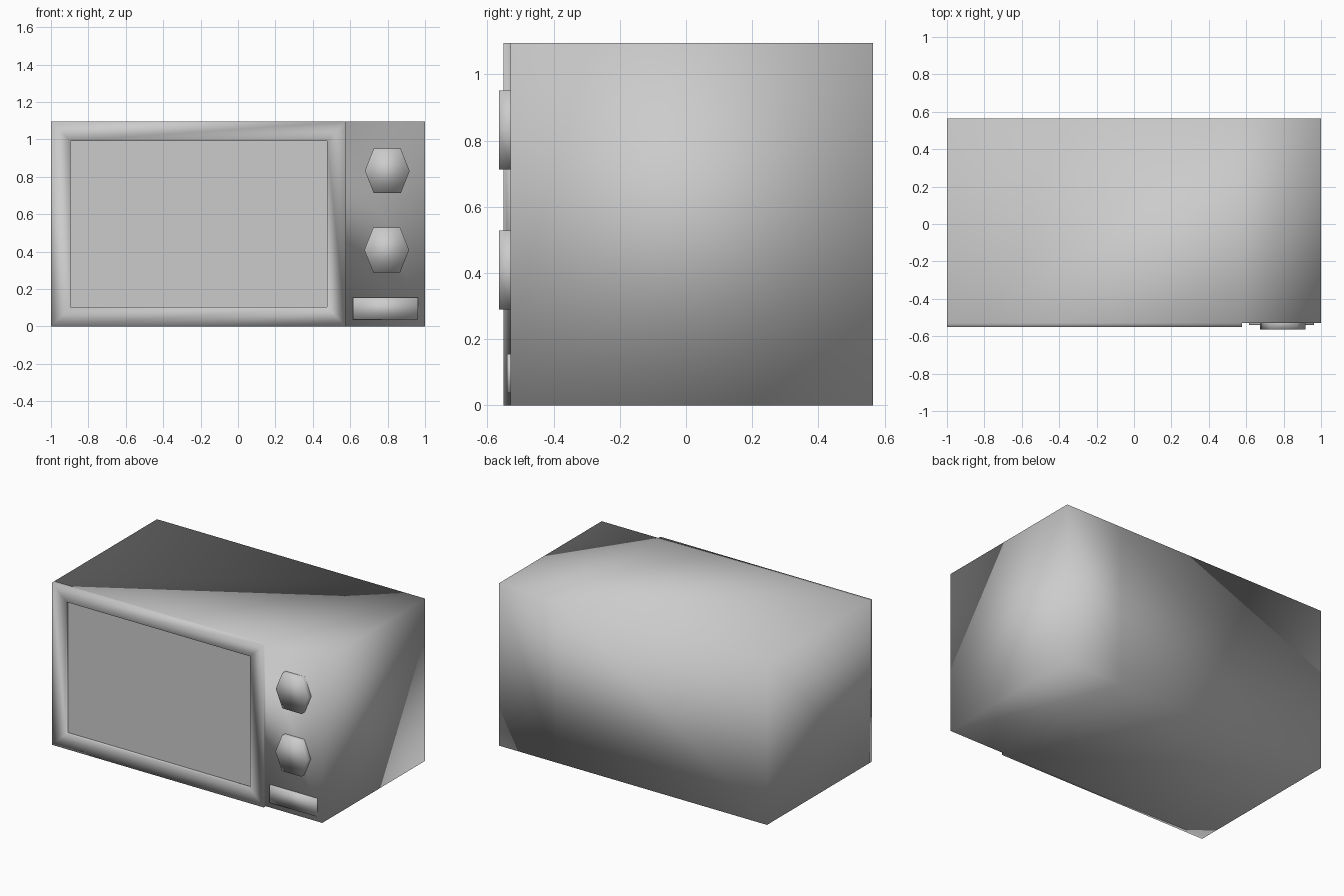
import bpy, bmesh, math
from mathutils import Matrix, Vector

if "Cube" in bpy.data.objects:
    bpy.data.objects.remove(bpy.data.objects["Cube"])

FRONT, BACK, TOP = -0.53, 0.565, 1.095


def box(bm, lo, hi):
    lo, hi = Vector(lo), Vector(hi)
    mat = Matrix.Translation((lo + hi) / 2) @ Matrix.Diagonal((*(hi - lo), 1))
    bmesh.ops.create_cube(bm, size=1, matrix=mat)


def finish(bm, name, flat=()):
    for f in bm.faces:
        f.smooth = f not in flat
    mesh = bpy.data.meshes.new(name)
    bm.to_mesh(mesh)
    bm.free()
    obj = bpy.data.objects.new(name, mesh)
    bpy.context.collection.objects.link(obj)
    return obj


def push(bm, face, thickness, dy):
    # inset a front face, then slide it along y
    bmesh.ops.inset_individual(bm, faces=[face], thickness=thickness, depth=0)
    bmesh.ops.translate(bm, verts=face.verts[:], vec=(0, dy, 0))


# Oven body with raised door frame and recessed window
bm = bmesh.new()
box(bm, (-1, FRONT, 0), (1, BACK, TOP))
bmesh.ops.bisect_plane(bm, geom=bm.verts[:] + bm.edges[:] + bm.faces[:],
                       plane_co=(0.578, 0, 0), plane_no=(1, 0, 0))
bm.normal_update()
door = next(f for f in bm.faces
            if f.normal.y < -0.9 and f.calc_center_median().x < 0.5)
push(bm, door, 0, -0.022)
push(bm, door, 0.146, 0)
push(bm, door, 0, 0.02)
finish(bm, "oven_body", flat=(door,))

# Hexagonal control knobs
for name, x, z in (("upper_knob", 0.798, 0.832), ("lower_knob", 0.795, 0.409)):
    bm = bmesh.new()
    outline = [(-0.12, 0), (-0.072, -0.119), (0.072, -0.119),
               (0.12, 0), (0.072, 0.119), (-0.072, 0.119)]
    cap = bm.faces.new([bm.verts.new((x + u, FRONT, z + v)) for u, v in outline])
    push(bm, cap, 0, -0.035)
    finish(bm, name)

# Door release button
bm = bmesh.new()
box(bm, (0.615, FRONT - 0.01, 0.037), (0.963, FRONT + 0.01, 0.156))
finish(bm, "door_button")
